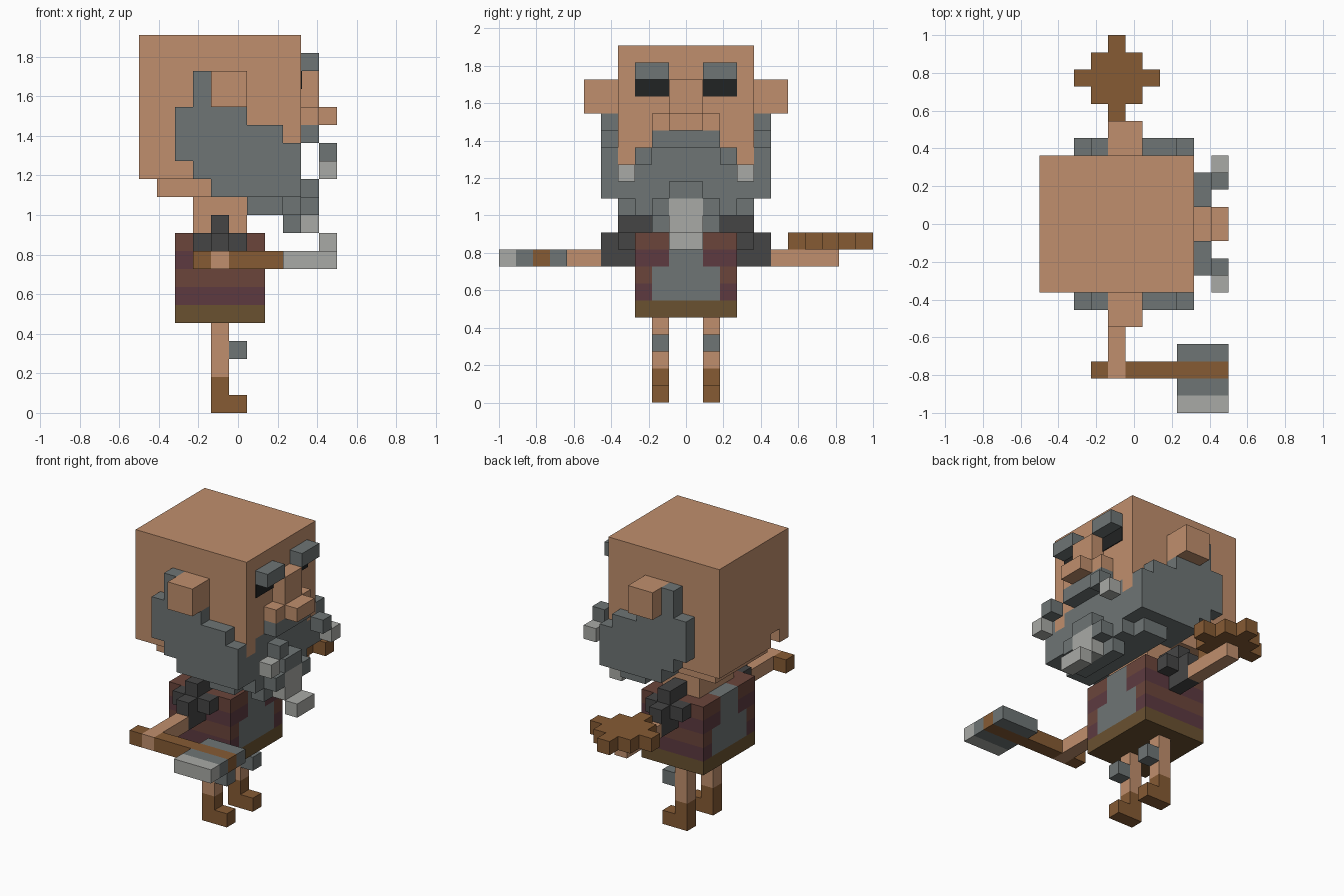
import bpy
import bmesh

if "Cube" in bpy.data.objects:
    bpy.data.objects.remove(bpy.data.objects["Cube"], do_unlink=True)

U = 1 / 11          # size of one block
SPAN = 22           # blocks across y, used for mirroring


def linear(c):
    c /= 255
    return c / 12.92 if c <= 0.04045 else ((c + 0.055) / 1.055) ** 2.4


def material(name, r, g, b):
    col = (linear(r), linear(g), linear(b), 1)
    m = bpy.data.materials.new(name)
    m.use_nodes = True
    m.diffuse_color = col
    bsdf = m.node_tree.nodes["Principled BSDF"]
    bsdf.inputs["Base Color"].default_value = col
    bsdf.inputs["Roughness"].default_value = 0.9
    return m


SKIN = material("skin", 192, 143, 109)
GREY = material("grey_hair_and_steel", 110, 117, 117)
LIGHT = material("light_grey", 169, 170, 166)
DARK = material("dark_sleeve", 69, 69, 69)
BLACK = material("eye_black", 33, 35, 35)
RED = material("shirt_red", 107, 69, 59)
PLUM = material("shirt_plum", 93, 58, 64)
OLIVE = material("belt_olive", 106, 81, 48)
BROWN = material("wood_and_leather", 134, 91, 52)


def part(name, mat, boxes, mirror=False):
    """Blocks given as (x0, x1, y0, y1, z0, z1) in grid units; mirror copies across y."""
    boxes = list(boxes)
    if mirror:
        boxes += [(a, b, SPAN - d, SPAN - c, e, f) for a, b, c, d, e, f in boxes]
    bm = bmesh.new()
    for x0, x1, y0, y1, z0, z1 in boxes:
        verts = bmesh.ops.create_cube(bm, size=1)["verts"]
        for v in verts:
            v.co.x = (x1 if v.co.x > 0 else x0) * U - 0.5
            v.co.y = (y1 if v.co.y > 0 else y0) * U - 1
            v.co.z = (z1 if v.co.z > 0 else z0) * U
    me = bpy.data.meshes.new(name)
    bm.to_mesh(me)
    bm.free()
    me.materials.append(mat)
    ob = bpy.data.objects.new(name, me)
    bpy.context.collection.objects.link(ob)
    return ob


# Head, with a small notch in the lower back edge
part("head", SKIN, [(0, 9, 7, 15, 15, 21), (0, 1, 7, 15, 14, 15),
                    (0, 1, 7, 8, 13, 14), (0, 1, 9, 15, 13, 14),
                    (1, 4, 7, 15, 13, 15), (1, 4, 8, 14, 12, 13)])
part("neck", SKIN, [(3, 6, 9, 13, 10, 12)])
part("cheeks", SKIN, [(8, 9, 7, 8, 14, 15)], True)
part("ears", SKIN, [(4, 6, 5, 7, 17, 19)], True)
part("nose", SKIN, [(9, 10, 10, 12, 17, 19), (9, 10, 9, 13, 16, 17),
                    (10, 11, 10, 12, 16, 17)])
part("eyes", BLACK, [(9, 9.06, 8, 10, 18, 19)], True)
part("eyebrows", GREY, [(9, 10, 8, 10, 19, 20)], True)

# Beard: side whiskers in columns, jaw and stepped chin
part("side_whiskers", GREY, [(2, 3, 6, 7, 14, 17), (3, 4, 6, 7, 13, 19),
                             (4, 6, 6, 7, 12, 17), (6, 8, 6, 7, 12, 16),
                             (8, 9, 6, 7, 12, 15)], True)
part("jaw_beard", GREY, [(4, 9, 7, 15, 12, 14), (4, 8, 7, 15, 14, 15),
                         (8, 9, 8, 14, 14, 15)])
part("chin_beard", GREY, [(6, 8, 7, 15, 11, 12), (8, 9, 8, 14, 11, 12),
                          (9, 10, 10, 12, 12, 13), (8, 9, 9, 13, 10, 11),
                          (9, 10, 9, 10, 11, 12), (9, 10, 12, 13, 11, 12)])
part("beard_tip", LIGHT, [(9, 10, 10, 12, 10, 12), (10, 11, 10, 12, 9, 10)])
part("moustache", GREY, [(9, 10, 9, 11, 15, 16), (10, 11, 8, 9, 14, 15)], True)
part("moustache_tips", LIGHT, [(10, 11, 7, 8, 13, 14)], True)

# Torso: striped shirt around a grey middle panel, over a belt
part("belt", OLIVE, [(2, 7, 8, 14, 5, 6)])
for z, side, mat in ((6, 9, PLUM), (7, 9, RED), (8, 10, PLUM), (9, 10, RED)):
    part(f"shirt_stripe_{z - 5}", mat, [(2, 7, 8, side, z, z + 1)], True)
part("shirt_panel", GREY, [(2, 7, 9, 13, 6, 8), (2, 7, 10, 12, 8, 10)])

# Puffed sleeves
part("sleeves", DARK, [(4, 5, 7, 9, 10, 11), (3, 6, 7, 8, 9, 10),
                       (4, 5, 7, 8, 8, 9), (4, 5, 6, 7, 8, 10)], True)

# Arm with hammer
part("hammer_arm", SKIN, [(4, 5, 2, 6, 8, 9)])
part("hammer_handle", BROWN, [(3, 4, 2, 3, 8, 9), (5, 11, 2, 3, 8, 9)])
part("hammer_head", GREY, [(8, 11, 1, 2, 8, 9), (8, 11, 3, 4, 8, 9)])
part("hammer_face", LIGHT, [(8, 11, 0, 1, 8, 9)])

# Arm with flat wooden shield
part("shield_arm", SKIN, [(4, 5, 16, 20, 8, 9)])
part("shield", BROWN, [(4, 5, 17, 18, 9, 10), (3, 6, 18, 19, 9, 10),
                       (2, 7, 19, 20, 9, 10), (3, 6, 20, 21, 9, 10),
                       (4, 5, 21, 22, 9, 10)])

# Legs
part("legs", SKIN, [(4, 5, 9, 10, 2, 5)], True)
part("knee_guards", GREY, [(5, 6, 9, 10, 3, 4)], True)
part("boots", BROWN, [(4, 5, 9, 10, 0, 2), (5, 6, 9, 10, 0, 1)], True)
